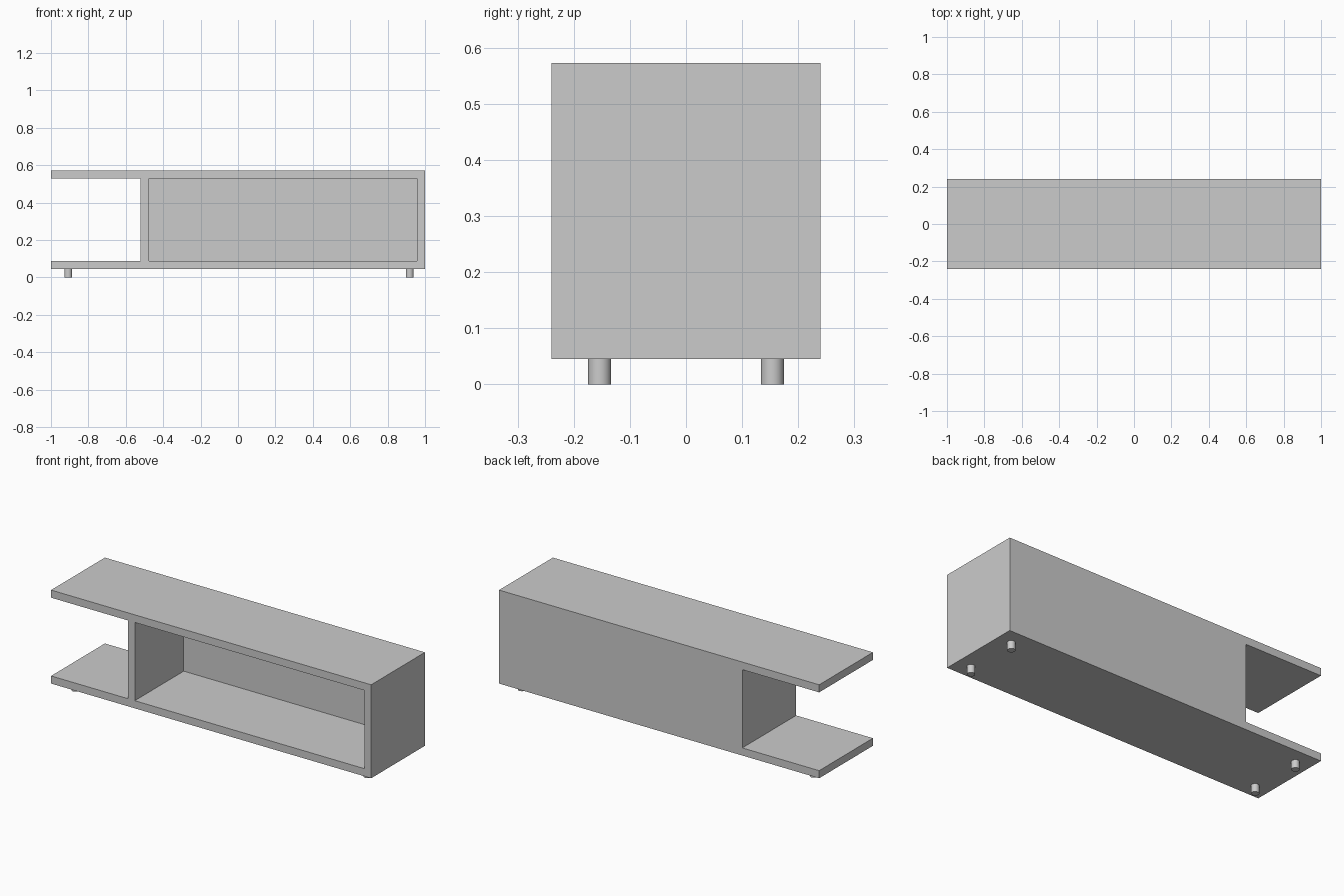
import bpy
import math

cube = bpy.data.objects.get("Cube")
if cube:
    bpy.data.objects.remove(cube, do_unlink=True)

# Overall sizes
HALF_W, HALF_D = 1.0, 0.24
BOTTOM, TOP = 0.045, 0.573
BOARD = 0.043
DIVIDER = -0.52   # outer side of the divider beside the open shelf

grey = bpy.data.materials.new("light grey")
grey.use_nodes = True
colour = (0.6, 0.6, 0.6, 1)
grey.diffuse_color = colour
grey.node_tree.nodes["Principled BSDF"].inputs["Base Color"].default_value = colour


def box(name, low, high):
    """Box between two opposite corners."""
    centre = [(a + b) / 2 for a, b in zip(low, high)]
    bpy.ops.mesh.primitive_cube_add(size=1, location=centre)
    obj = bpy.context.object
    obj.name = name
    obj.scale = [b - a for a, b in zip(low, high)]
    bpy.ops.object.transform_apply(location=True, rotation=False, scale=True)
    obj.data.materials.append(grey)
    return obj


def carve(target, cutter):
    """Cut one solid out of another and discard the cutter."""
    cutter.hide_render = True
    mod = target.modifiers.new("opening", 'BOOLEAN')
    mod.operation = 'DIFFERENCE'
    mod.solver = 'EXACT'
    mod.object = cutter
    bpy.context.view_layer.objects.active = target
    bpy.ops.object.modifier_apply(modifier=mod.name)
    bpy.data.objects.remove(cutter, do_unlink=True)


# Cabinet: one block with an open end shelf and a front compartment
cabinet = box("cabinet", (-HALF_W, -HALF_D, BOTTOM), (HALF_W, HALF_D, TOP))
floor, ceiling = BOTTOM + BOARD, TOP - BOARD
carve(cabinet, box("end_shelf_cutter",
                   (-HALF_W - 1, -HALF_D - 1, floor),
                   (DIVIDER, HALF_D + 1, ceiling)))
carve(cabinet, box("compartment_cutter",
                   (DIVIDER + BOARD, -HALF_D - 1, floor),
                   (HALF_W - BOARD, HALF_D - BOARD, ceiling)))

# Four short round feet
for side, x in (("right", -0.908), ("left", 0.918)):
    for end, y in (("front", -0.154), ("back", 0.154)):
        bpy.ops.mesh.primitive_cylinder_add(
            vertices=32, radius=0.0205, depth=BOTTOM, location=(x, y, BOTTOM / 2))
        foot = bpy.context.object
        foot.name = f"{end}_{side}_foot"
        foot.data.materials.append(grey)
        bpy.ops.object.shade_smooth_by_angle(angle=math.radians(40))
